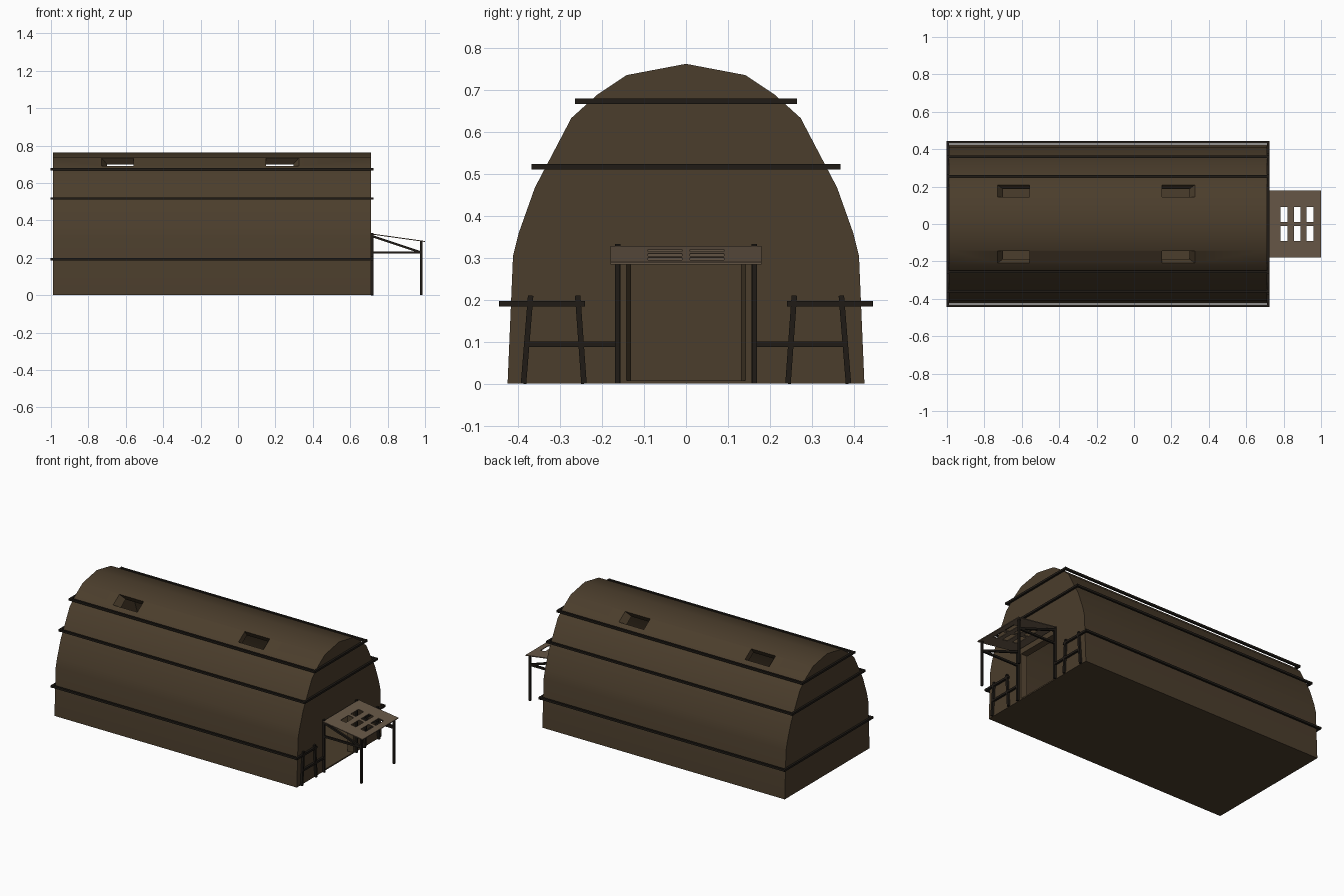
import bpy, bmesh
from mathutils import Vector

if "Cube" in bpy.data.objects:
    bpy.data.objects.remove(bpy.data.objects["Cube"])


def material(name, rgb):
    m = bpy.data.materials.new(name)
    m.diffuse_color = (*rgb, 1)
    m.use_nodes = True
    m.node_tree.nodes["Principled BSDF"].inputs["Base Color"].default_value = m.diffuse_color
    return m


HIDE = material("hull_brown", (0.07, 0.047, 0.025))
WOOD = material("dark_wood", (0.014, 0.011, 0.008))
MAT = material("awning_tan", (0.14, 0.10, 0.065))


def finish(name, bm, mat=None):
    bmesh.ops.recalc_face_normals(bm, faces=bm.faces)
    me = bpy.data.meshes.new(name)
    bm.to_mesh(me)
    bm.free()
    ob = bpy.data.objects.new(name, me)
    bpy.context.collection.objects.link(ob)
    if mat:
        me.materials.append(mat)
    return ob


def arch(name, prof, x0, x1, mat=None):
    """Extrude a half profile, mirrored in y, along x."""
    pts = prof + [(-y, z) for y, z in reversed(prof) if y > 0]
    bm = bmesh.new()
    f = bm.faces.new([bm.verts.new((x0, y, z)) for y, z in pts])
    r = bmesh.ops.extrude_face_region(bm, geom=[f])
    vs = [v for v in r["geom"] if isinstance(v, bmesh.types.BMVert)]
    bmesh.ops.translate(bm, verts=vs, vec=(x1 - x0, 0, 0))
    return finish(name, bm, mat)


def prism(name, a, b, mat=None):
    """Closed solid between two matching quads."""
    bm = bmesh.new()
    va, vb = ([bm.verts.new(p) for p in q] for q in (a, b))
    bm.faces.new(va)
    bm.faces.new(vb)
    for i in range(4):
        j = (i + 1) % 4
        bm.faces.new((va[i], va[j], vb[j], vb[i]))
    return finish(name, bm, mat)


def beam(name, p, q, t=0.013, mat=WOOD):
    """Square bar from p to q."""
    p, q = Vector(p), Vector(q)
    d = (q - p).normalized()
    up = Vector((1, 0, 0)) if abs(d.x) < 0.5 else Vector((0, 0, 1))
    u = d.cross(up).normalized() * t / 2
    v = d.cross(u).normalized() * t / 2
    corners = (u + v, u - v, -u - v, v - u)
    return prism(name, [p + c for c in corners], [q + c for c in corners], mat)


def cut(ob, cutter):
    cutter.hide_render = True
    m = ob.modifiers.new("cut", "BOOLEAN")
    m.operation, m.solver, m.object = "DIFFERENCE", "EXACT", cutter
    bpy.context.view_layer.objects.active = ob
    bpy.ops.object.modifier_apply(modifier=m.name)
    bpy.data.objects.remove(cutter)


# Hollow arched hull
outer = [(0.425, 0), (0.412, 0.305), (0.398, 0.36), (0.36, 0.467), (0.273, 0.633),
         (0.212, 0.688), (0.142, 0.735), (0, 0.762)]
inner = [(0.39, 0.008), (0.378, 0.298), (0.364, 0.346), (0.328, 0.447), (0.245, 0.605),
         (0.19, 0.655), (0.127, 0.699), (0, 0.724)]
hull = arch("hull", outer, -0.99, 0.71, HIDE)
cut(hull, arch("hull_hollow", inner, -0.955, 0.675))

# Doorway with flared jambs
quad = lambda x, w, h: [(x, -w, 0.008), (x, w, 0.008), (x, w, h), (x, -w, h)]
cut(hull, prism("door_cutter", quad(0.66, 0.127, 0.285), quad(0.72, 0.144, 0.3)))

# Roof openings, flared towards the hull ends
n = Vector((0, 0.557, 0.83))
for s in (-1, 1):
    for out, mid in ((-0.73, -0.56), (0.325, 0.15)):
        e = 0.03 if out < 0 else -0.03

        def ring(depth, k):
            pts = []
            for x, y, z in ((out + e * k, 0.145, 0.733), (mid, 0.145, 0.733),
                            (mid, 0.209, 0.690), (out + e * k, 0.209, 0.690)):
                p = Vector((x, y, z)) - n * depth
                pts.append((p.x, s * p.y, p.z))
            return pts
        cut(hull, prism("window_cutter", ring(-0.02, -0.5), ring(0.06, 1.5)))

bpy.ops.object.select_all(action="DESELECT")
hull.select_set(True)
bpy.context.view_layer.objects.active = hull
bpy.ops.object.shade_smooth_by_angle()

# Long side rails and crossbars tying the ends
for y, z in ((0.437, 0.191), (0.36, 0.517), (0.256, 0.673)):
    for s in (-1, 1):
        beam("side_rail", (-1.0, s * y, z), (0.725, s * y, z))
    beam("back_crossbar", (-0.996, -y - 0.008, z), (-0.996, y + 0.008, z))
    if z > 0.3:
        beam("front_crossbar", (0.718, -y - 0.008, z), (0.718, y + 0.008, z))

# Entrance fences and awning frame, both sides
X = 0.718
for s in (-1, 1):
    beam("fence_post_inner", (X, s * 0.243, 0), (X, s * 0.258, 0.21))
    beam("fence_post_outer", (X, s * 0.387, 0), (X, s * 0.37, 0.21))
    beam("fence_top_rail", (X, s * 0.24, 0.19), (X, s * 0.444, 0.19))
    beam("fence_low_rail", (X, s * 0.16, 0.094), (X, s * 0.382, 0.094))
    y = s * 0.163
    beam("wall_post", (X, y, 0), (X, y, 0.333))
    beam("awning_post", (0.98, y, 0), (0.98, y, 0.288), 0.012)
    beam("awning_strut", (X, y, 0.228), (0.98, y, 0.228), 0.012)
    beam("awning_brace", (X, y, 0.315), (0.98, y, 0.228), 0.012)

# Sloped awning: grid of cells with six holes left out
xs = [0.72, 0.782, 0.82, 0.855, 0.89, 0.923, 0.96, 1.0]
ys = [-0.18, -0.09, -0.01, 0.01, 0.09, 0.18]
bm = bmesh.new()
g = [[bm.verts.new((x, y, 0.326 - (x - 0.72) * 0.139)) for y in ys] for x in xs]
for i in range(7):
    for j in range(5):
        if not (i % 2 and j % 2):
            bm.faces.new((g[i][j], g[i + 1][j], g[i + 1][j + 1], g[i][j + 1]))
awning = finish("awning", bm, MAT)
sol = awning.modifiers.new("thickness", "SOLIDIFY")
sol.thickness, sol.offset = 0.005, 0
